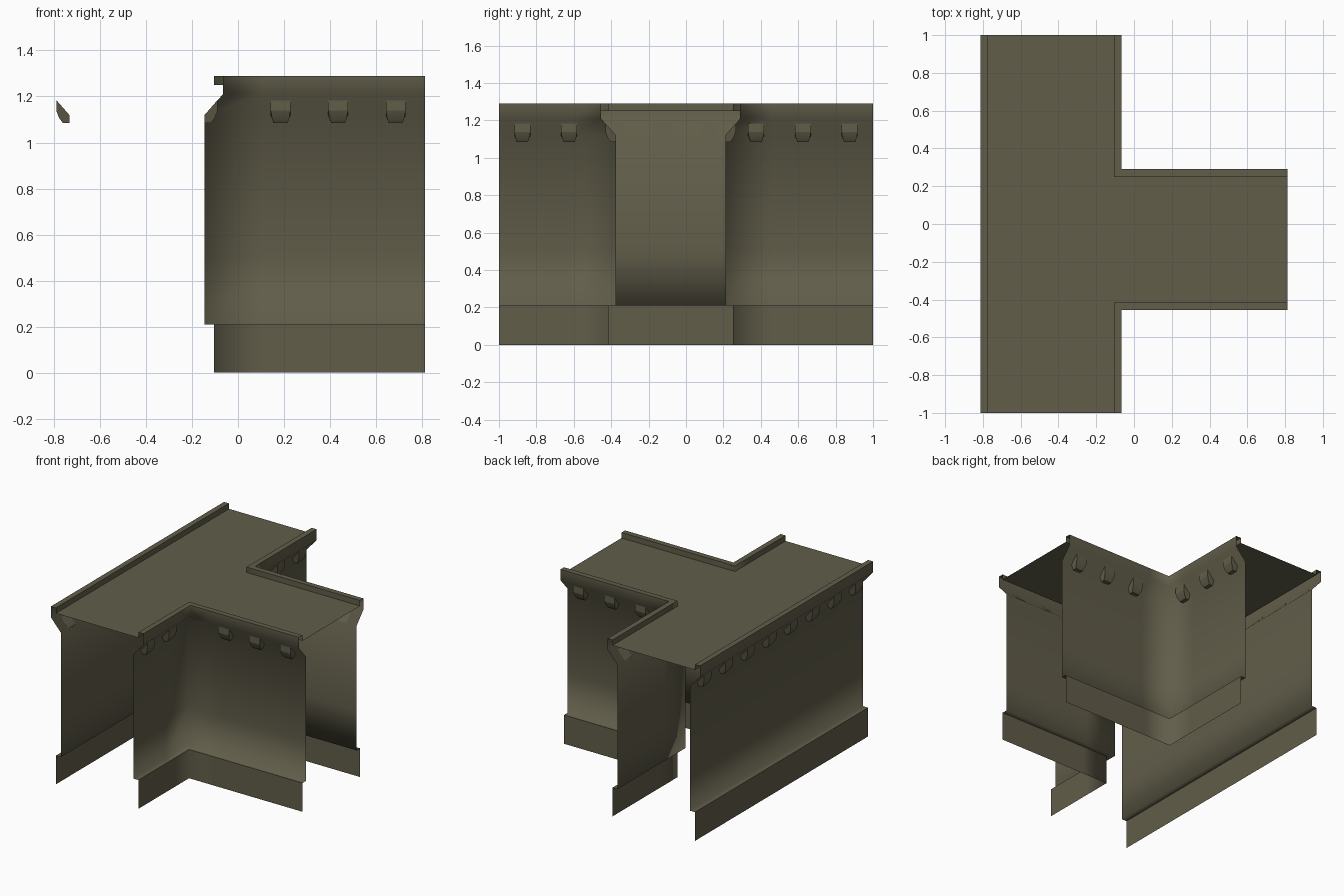
import bpy, bmesh
from mathutils import Vector

if "Cube" in bpy.data.objects:
    bpy.data.objects.remove(bpy.data.objects["Cube"])

mat = bpy.data.materials.new("olive stone")
mat.diffuse_color = (0.119, 0.110, 0.068, 1)
mat.use_nodes = True
mat.node_tree.nodes["Principled BSDF"].inputs["Base Color"].default_value = mat.diffuse_color

# Wall faces: main wall runs along y, branch runs along +x
LEFT, RIGHT = -0.733, -0.145
FRONT, BACK = -0.375, 0.21
END = 0.812
LIP_IN, LIP_OUT, FLOOR = 0.04, 0.08, 1.25

# Cross-section (distance out from wall face, height)
PROFILE = [(0.04, 0), (0.04, 0.21), (0, 0.21), (0, 0.5), (0, 1.12),
           (LIP_OUT, 1.21), (LIP_OUT, 1.29), (LIP_IN, 1.29), (LIP_IN, FLOOR)]
SHARP = {0.0: {0.21}, 0.04: {0.21, 1.29, FLOOR}, LIP_OUT: {1.29}}


def finish(bm, name):
    me = bpy.data.meshes.new(name)
    bm.to_mesh(me)
    bm.free()
    me.materials.append(mat)
    ob = bpy.data.objects.new(name, me)
    bpy.context.collection.objects.link(ob)
    return ob


def wall(name, path):
    """Sweep the section along stations (x, y, outward x, outward y)."""
    bm = bmesh.new()
    rows = [[bm.verts.new((x + d * ox, y + d * oy, z)) for d, z in PROFILE]
            for x, y, ox, oy in path]
    for a, b in zip(rows, rows[1:]):
        for i in range(len(PROFILE) - 1):
            f = bm.faces.new((a[i], b[i], b[i + 1], a[i + 1]))
            f.smooth = True
        # crisp ledge and lip edges
        for i, (d, z) in enumerate(PROFILE):
            if z in SHARP.get(d, ()) and d > 0:
                e = bm.edges.get((a[i], b[i]))
                e.smooth = False
    finish(bm, name)


# Paths run with the outside on their right hand
wall("left_wall", [(LEFT, 1, -1, 0), (LEFT, -1, -1, 0)])
wall("front_corner_wall", [(RIGHT, -1, 1, 0), (RIGHT, FRONT - 0.25, 1, 0),
                           (RIGHT, FRONT, 1, -1),
                           (RIGHT + 0.25, FRONT, 0, -1), (END, FRONT, 0, -1)][::1]
     )
wall("back_corner_wall", [(END, BACK, 0, 1), (RIGHT + 0.25, BACK, 0, 1),
                          (RIGHT, BACK, 1, 1),
                          (RIGHT, BACK + 0.25, 1, 0), (RIGHT, 1, 1, 0)])

# T-shaped walkway floor between the lips
bm = bmesh.new()
xl, xr = LEFT - LIP_IN, RIGHT + LIP_IN
yf, yb = FRONT - LIP_IN, BACK + LIP_IN
for x0, x1, y0, y1 in [(xl, xr, -1, yf), (xl, xr, yf, yb), (xl, xr, yb, 1),
                       (xr, END, yf, yb)]:
    bm.faces.new([bm.verts.new((x, y, FLOOR))
                  for x, y in ((x0, y0), (x1, y0), (x1, y1), (x0, y1))])
bmesh.ops.remove_doubles(bm, verts=bm.verts, dist=1e-4)
finish(bm, "walkway_floor")

# Corbel section (distance out, height, half width)
CORBEL = [(0, 1.085, 0.028), (0.028, 1.085, 0.03), (0.045, 1.108, 0.038),
          (0.056, 1.138, 0.043), (0.056, 1.184, 0.043), (0, 1.12, 0.043)]


def corbels(name, spots, out):
    """Row of tapered corbels tucked under the sloped cornice."""
    bm = bmesh.new()
    out = Vector((*out, 0))
    side = Vector((-out.y, out.x, 0))
    for x, y in spots:
        a, b = ([bm.verts.new(Vector((x, y, z)) + out * d + side * w * s)
                 for d, z, w in CORBEL] for s in (-1, 1))
        n = len(CORBEL)
        bm.faces.new(a)
        bm.faces.new(b[::-1])
        for i in range(n):
            j = (i + 1) % n
            f = bm.faces.new((a[i], b[i], b[j], a[j]))
            f.smooth = 0 < i < 3
    bmesh.ops.recalc_face_normals(bm, faces=bm.faces)
    finish(bm, name)


branch_x = (0.185, 0.435, 0.685)
corbels("left_corbels", [(LEFT, -0.875 + 0.25 * i) for i in range(8)], (-1, 0))
corbels("right_corbels", [(RIGHT, y) for y in (-0.875, -0.625, 0.375, 0.625, 0.875)], (1, 0))
corbels("branch_front_corbels", [(x, FRONT) for x in branch_x], (0, -1))
corbels("branch_back_corbels", [(x, BACK) for x in branch_x], (0, 1))
